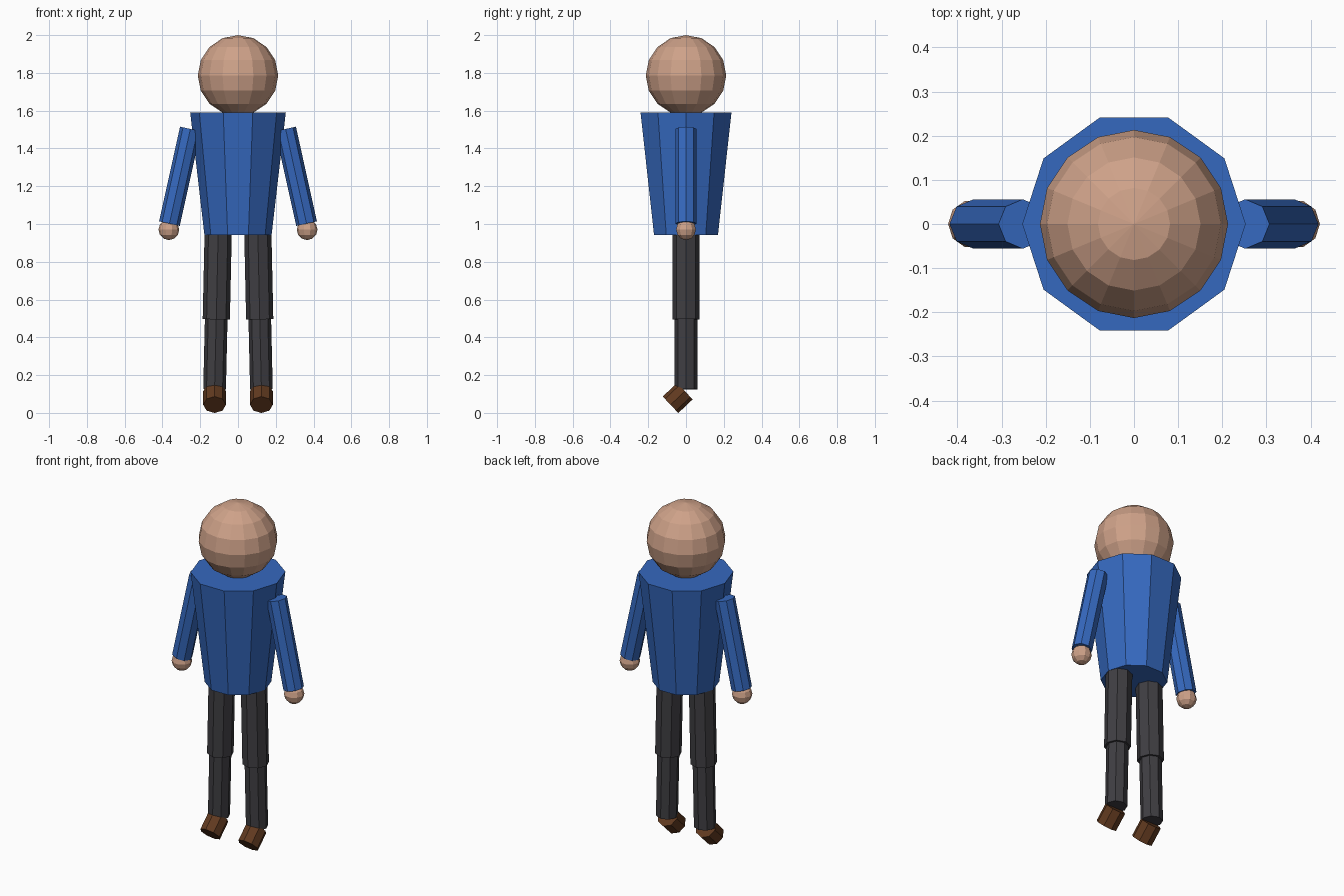
import bpy, bmesh, math
from mathutils import Vector, Matrix

if "Cube" in bpy.data.objects:
    bpy.data.objects.remove(bpy.data.objects["Cube"])


def material(name, color):
    m = bpy.data.materials.new(name)
    m.diffuse_color = (*color, 1)
    m.use_nodes = True
    m.node_tree.nodes["Principled BSDF"].inputs["Base Color"].default_value = m.diffuse_color
    return m


SKIN = material("skin", (0.62, 0.36, 0.25))
BLUE = material("blue_cloth", (0.036, 0.14, 0.52))
DARK = material("dark_cloth", (0.05, 0.048, 0.055))
BROWN = material("brown_leather", (0.12, 0.042, 0.014))
QUARTER = Matrix.Rotation(math.pi / 2, 4, 'Z')


def finish(name, bm, mat):
    me = bpy.data.meshes.new(name)
    bm.to_mesh(me)
    bm.free()
    me.materials.append(mat)
    ob = bpy.data.objects.new(name, me)
    bpy.context.collection.objects.link(ob)
    return ob


def tube(name, start, end, r1, r2, sides, mat):
    """Capped cylinder or frustum between two points, with a corner facing +x."""
    a, b = Vector(start), Vector(end)
    turn = Vector((0, 0, 1)).rotation_difference(b - a).to_matrix().to_4x4()
    bm = bmesh.new()
    bmesh.ops.create_cone(bm, cap_ends=True, segments=sides, radius1=r1, radius2=r2,
                          depth=(b - a).length,
                          matrix=Matrix.Translation((a + b) / 2) @ turn @ QUARTER)
    return finish(name, bm, mat)


def ball(name, centre, radius, segments, rings, mat):
    bm = bmesh.new()
    bmesh.ops.create_uvsphere(bm, u_segments=segments, v_segments=rings, radius=radius,
                              matrix=Matrix.Translation(centre) @ QUARTER)
    return finish(name, bm, mat)


# Head and torso
ball("head", (0, 0, 1.787), 0.213, 16, 8, SKIN)
tube("torso", (0, 0, 0.943), (0, 0, 1.59), 0.178, 0.253, 10, BLUE)

# Limbs, once for each side
for side, s in (("left", 1), ("right", -1)):
    tube(side + "_sleeve", (s * 0.363, 0, 1.002), (s * 0.252, 0, 1.503), 0.056, 0.056, 8, BLUE)
    ball(side + "_hand", (s * 0.366, 0, 0.97), 0.055, 10, 6, SKIN)
    tube(side + "_thigh", (s * 0.115, 0, 0.495), (s * 0.105, 0, 0.95), 0.072, 0.072, 8, DARK)
    tube(side + "_shin", (s * 0.124, 0, 0.125), (s * 0.115, 0, 0.51), 0.06, 0.06, 8, DARK)
    # Shoe: short cylinder tipped forward and down
    tube(side + "_shoe", (s * 0.124, -0.082, 0.043), (s * 0.124, -0.006, 0.115),
         0.06, 0.06, 8, BROWN)
